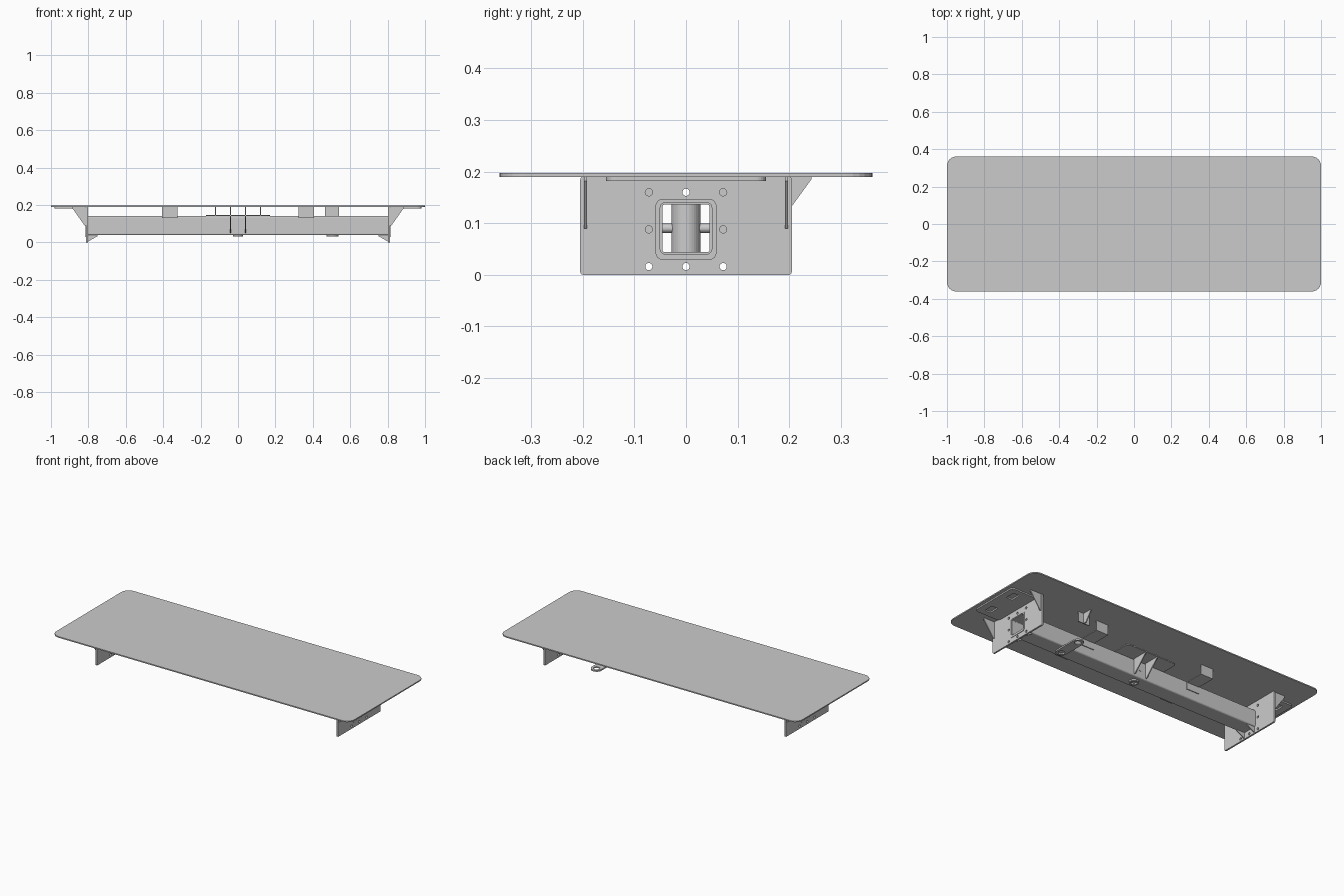
import bpy, bmesh
from math import cos, sin, pi
from mathutils import Matrix

if "Cube" in bpy.data.objects:
    bpy.data.objects.remove(bpy.data.objects["Cube"])

AXES = {
    'z': Matrix.Identity(4),
    'x': Matrix(((0, 0, 1, 0), (1, 0, 0, 0), (0, 1, 0, 0), (0, 0, 0, 1))),   # profile is (y, z)
    'y': Matrix(((1, 0, 0, 0), (0, 0, -1, 0), (0, 1, 0, 0), (0, 0, 0, 1))),  # profile is (x, z)
}


def circle(cx, cy, r, n=24):
    return [(cx + r * cos(2 * pi * i / n), cy + r * sin(2 * pi * i / n)) for i in range(n)]


def rrect(x0, x1, y0, y1, r=0.0, n=6):
    if r == 0:
        return [(x0, y0), (x1, y0), (x1, y1), (x0, y1)]
    pts = []
    for k, (cx, cy) in enumerate(((x1 - r, y1 - r), (x0 + r, y1 - r), (x0 + r, y0 + r), (x1 - r, y0 + r))):
        for i in range(n + 1):
            a = (k + i / n) * pi / 2
            pts.append((cx + r * cos(a), cy + r * sin(a)))
    return pts


def sheet(name, axis, lo, hi, *loops):
    """Extrude a flat profile (first loop outside, others holes) from lo to hi along an axis."""
    lo, hi = min(lo, hi), max(lo, hi)
    cu = bpy.data.curves.new(name, 'CURVE')
    cu.dimensions = '2D'
    cu.fill_mode = 'BOTH'
    cu.extrude = (hi - lo) / 2
    for pts in loops:
        sp = cu.splines.new('POLY')
        sp.points.add(len(pts) - 1)
        for p, (u, v) in zip(sp.points, pts):
            p.co = (u, v, 0, 1)
        sp.use_cyclic_u = True
    tmp = bpy.data.objects.new(name + "_tmp", cu)
    bpy.context.collection.objects.link(tmp)
    dg = bpy.context.evaluated_depsgraph_get()
    me = bpy.data.meshes.new_from_object(tmp.evaluated_get(dg))
    bpy.data.objects.remove(tmp)
    m = AXES[axis].copy()
    m['xyz'.index(axis)][3] = (lo + hi) / 2
    me.transform(m)
    bm = bmesh.new()
    bm.from_mesh(me)
    bmesh.ops.remove_doubles(bm, verts=bm.verts, dist=1e-5)
    bmesh.ops.recalc_face_normals(bm, faces=bm.faces)
    for f in bm.faces:
        f.smooth = False
    bm.to_mesh(me)
    bm.free()
    ob = bpy.data.objects.new(name, me)
    bpy.context.collection.objects.link(ob)
    return ob


def plate_at(name, axis, pos, t, *loops):
    return sheet(name, axis, pos - t / 2, pos + t / 2, *loops)


# Table top
sheet("table_top", 'z', 0.190, 0.197, rrect(-1, 1, -0.361, 0.361, 0.05))

# Hollow square beam, with vertical sleeve and cross pin at its middle
sheet("beam", 'x', -0.803, 0.803, rrect(-0.051, 0.051, 0.039, 0.141, 0.009),
      rrect(-0.046, 0.046, 0.044, 0.136, 0.005))
sheet("centre_sleeve", 'z', 0.031, 0.143, circle(0, 0, 0.028, 32), circle(0, 0, 0.018, 32))
sheet("cross_pin", 'y', -0.053, 0.053, circle(0, 0.09, 0.009))

# Both ends
bolts = [circle(y, z, 0.007) for y in (-0.072, 0, 0.072) for z in (0.016, 0.088, 0.16)
         if (y, z) != (0, 0.088)]
for s, side in ((-1, "left"), (1, "right")):
    window = rrect(-0.046, 0.046, 0.044, 0.136, 0.005)
    sheet(side + "_end_plate", 'x', s * 0.803, s * 0.813,
          rrect(-0.205, 0.205, 0, 0.19, 0.006), window, *bolts)
    sheet(side + "_collar", 'x', s * 0.813, s * 0.816,
          rrect(-0.059, 0.059, 0.029, 0.147, 0.014), rrect(-0.05, 0.05, 0.04, 0.14, 0.01))
    for y in (-0.195, 0.195):
        plate_at(side + "_end_gusset", 'y', y, 0.006,
                 [(s * 0.813, 0.09), (s * 0.82, 0.09), (s * 0.885, 0.182),
                  (s * 0.885, 0.19), (s * 0.813, 0.19)])
    for y in (-0.042, 0.042):
        plate_at(side + "_lower_gusset", 'y', y, 0.006,
                 [(s * 0.803, 0.004), (s * 0.803, 0.039), (s * 0.75, 0.039), (s * 0.75, 0.034)])
    # Slotted mounting pad under the top
    xa, xb = sorted((s * 0.813, s * 0.98))
    slots = [rrect(s * 0.92 - 0.02, s * 0.92 + 0.02, y - 0.03, y + 0.03, 0.006) for y in (-0.09, 0.09)]
    sheet(side + "_mounting_pad", 'z', 0.182, 0.19, rrect(xa, xb, -0.155, 0.155, 0.02), *slots)

# Folded tray brackets beside the beam
for x in (-0.365, 0.365):
    x0, x1 = x - 0.041, x + 0.041
    for s in (-1, 1):
        prof = [(s * 0.051, 0.13), (s * 0.172, 0.13), (s * 0.172, 0.19), (s * 0.167, 0.19),
                (s * 0.167, 0.135), (s * 0.051, 0.135)]
        sheet("tray_bracket", 'x', x0, x1, prof)
    sheet("tray_tab", 'y', 0.051, 0.056, rrect(x0, x1, 0.09, 0.135))

# Central saddle: plate on the beam, webs up to the top, gussets down the beam sides
sheet("saddle_plate", 'z', 0.141, 0.147, rrect(-0.17, 0.17, -0.15, 0.15, 0.02))
for x in (-0.12, -0.04, 0.04, 0.12):
    for s in (-1, 1):
        plate_at("saddle_web", 'x', x, 0.006,
                 [(s * 0.05, 0.147), (s * 0.15, 0.147), (s * 0.15, 0.152), (s * 0.085, 0.19), (s * 0.05, 0.19)])
        if abs(x) < 0.1:
            plate_at("saddle_gusset", 'x', x, 0.006,
                     [(s * 0.051, 0.05), (s * 0.06, 0.05), (s * 0.145, 0.135),
                      (s * 0.145, 0.141), (s * 0.051, 0.141)])

# Single hanging bracket at the back with gusset
sheet("rear_bracket", 'y', 0.178, 0.184, rrect(0.465, 0.541, 0.13, 0.19))
plate_at("rear_bracket_gusset", 'x', 0.503, 0.006,
         [(0.184, 0.13), (0.203, 0.13), (0.243, 0.185), (0.243, 0.19), (0.184, 0.19)])

# Two-hole rod guide below the beam
top_arc = [(0.505 + 0.032 * cos(pi * i / 12), 0.135 + 0.032 * sin(pi * i / 12)) for i in range(13)]
low_arc = [(0.505 - 0.032 * cos(pi * i / 12), -0.032 * sin(pi * i / 12)) for i in range(13)]
sheet("rod_guide", 'z', 0.031, 0.039, top_arc + low_arc,
      circle(0.505, 0.135, 0.018), circle(0.505, 0, 0.018))
